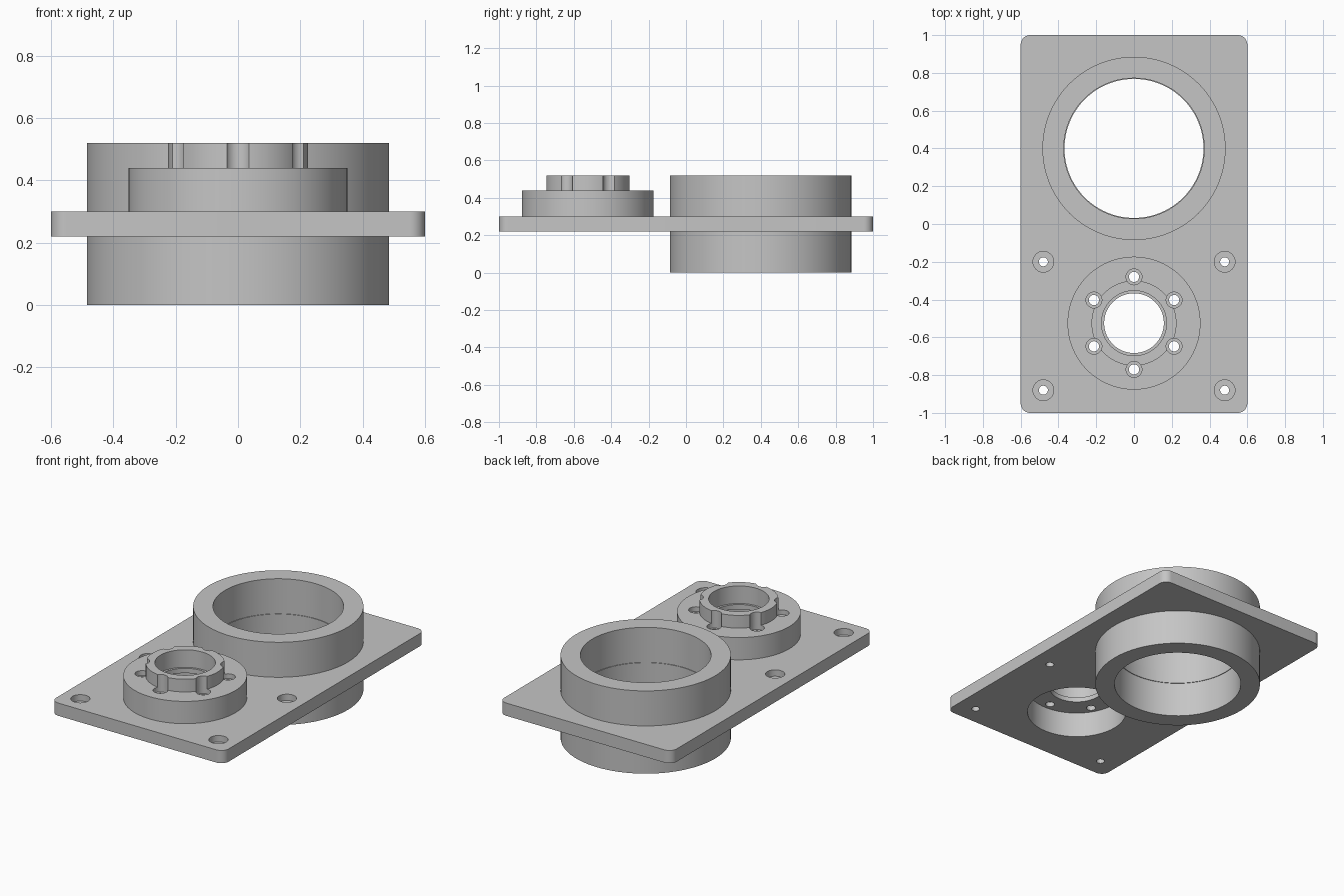
import bpy, bmesh
from math import cos, sin, pi, radians

default = bpy.data.objects.get("Cube")
if default:
    bpy.data.objects.remove(default, do_unlink=True)

grey = bpy.data.materials.new("machined grey")
grey.use_nodes = True
colour = (0.56, 0.56, 0.56, 1)
grey.diffuse_color = colour
grey.node_tree.nodes["Principled BSDF"].inputs["Base Color"].default_value = colour


def lathe(bm, profile, centre, segments):
    """Revolve a closed (radius, z) outline about a vertical axis."""
    cx, cy = centre
    rings = []
    for i in range(segments):
        a = 2 * pi * i / segments
        rings.append([bm.verts.new((cx + r * cos(a), cy + r * sin(a), z)) for r, z in profile])
    n = len(profile)
    for i in range(segments):
        p, q = rings[i], rings[(i + 1) % segments]
        for j in range(n):
            k = (j + 1) % n
            if profile[j][0] or profile[k][0]:
                bm.faces.new((p[j], q[j], q[k], p[k]))


def make(name, bm):
    bmesh.ops.remove_doubles(bm, verts=bm.verts[:], dist=1e-5)
    bmesh.ops.recalc_face_normals(bm, faces=bm.faces[:])
    mesh = bpy.data.meshes.new(name)
    bm.to_mesh(mesh)
    bm.free()
    mesh.materials.append(grey)
    ob = bpy.data.objects.new(name, mesh)
    bpy.context.collection.objects.link(ob)
    return ob


def turned(name, profile, centre, segments=96):
    bm = bmesh.new()
    lathe(bm, profile, centre, segments)
    return make(name, bm)


def select(ob):
    bpy.ops.object.select_all(action='DESELECT')
    ob.select_set(True)
    bpy.context.view_layer.objects.active = ob


def cut(ob, drills):
    """Subtract a list of (profile, centre, segments) solids."""
    bm = bmesh.new()
    for drill in drills:
        lathe(bm, *drill)
    cutter = make("cutter", bm)
    cutter.hide_render = True
    mod = ob.modifiers.new("holes", 'BOOLEAN')
    mod.operation, mod.solver, mod.object = 'DIFFERENCE', 'EXACT', cutter
    select(ob)
    bpy.ops.object.modifier_apply(modifier=mod.name)
    bpy.data.objects.remove(cutter, do_unlink=True)


def bore(r):
    return [(0, -1), (r, -1), (r, 1), (0, 1)]


def counterbore(r, r_head, z_seat):
    return [(0, -1), (r, -1), (r, z_seat), (r_head, z_seat), (r_head, 1), (0, 1)]


BOTTOM, TOP = 0.22, 0.30
big, small = (0, 0.40), (0, -0.525)

# Mounting plate with rounded corners
bm = bmesh.new()
bmesh.ops.create_cube(bm, size=1)
for v in bm.verts:
    v.co = (v.co.x * 1.2, v.co.y * 2, TOP if v.co.z > 0 else BOTTOM)
upright = [e for e in bm.edges if abs(e.verts[0].co.z - e.verts[1].co.z) > 0.01]
bmesh.ops.bevel(bm, geom=upright, offset=0.05, segments=8, profile=0.5, affect='EDGES')
plate = make("mounting_plate", bm)
screws = [(counterbore(0.024, 0.055, 0.26), (x, y), 32)
          for x in (-0.48, 0.48) for y in (-0.88, -0.20)]
cut(plate, screws + [(bore(0.368), big, 96), (bore(0.29), small, 96)])

# Large bearing sleeve above and below the plate
parts = [plate]
for name, lo, hi in (("upper_sleeve", TOP, 0.52), ("lower_sleeve", 0, BOTTOM)):
    parts.append(turned(name, [(0.485, lo), (0.485, hi), (0.372, hi), (0.372, lo)], big))

# Hollow boss with stepped collar and six counterbored bolt holes
boss = turned("flanged_boss", [
    (0.352, TOP), (0.352, 0.44), (0.225, 0.44), (0.225, 0.52), (0.172, 0.52),
    (0.172, 0.41), (0.158, 0.41), (0.158, 0.38), (0.29, 0.38), (0.29, TOP)], small)
bolts = []
for i in range(6):
    a = radians(90 + 60 * i)
    spot = (small[0] + 0.245 * cos(a), small[1] + 0.245 * sin(a))
    bolts.append((counterbore(0.027, 0.042, 0.41), spot, 32))
cut(boss, bolts)
parts.append(boss)

for ob in parts:
    select(ob)
    bpy.ops.object.shade_smooth_by_angle(angle=radians(30))
